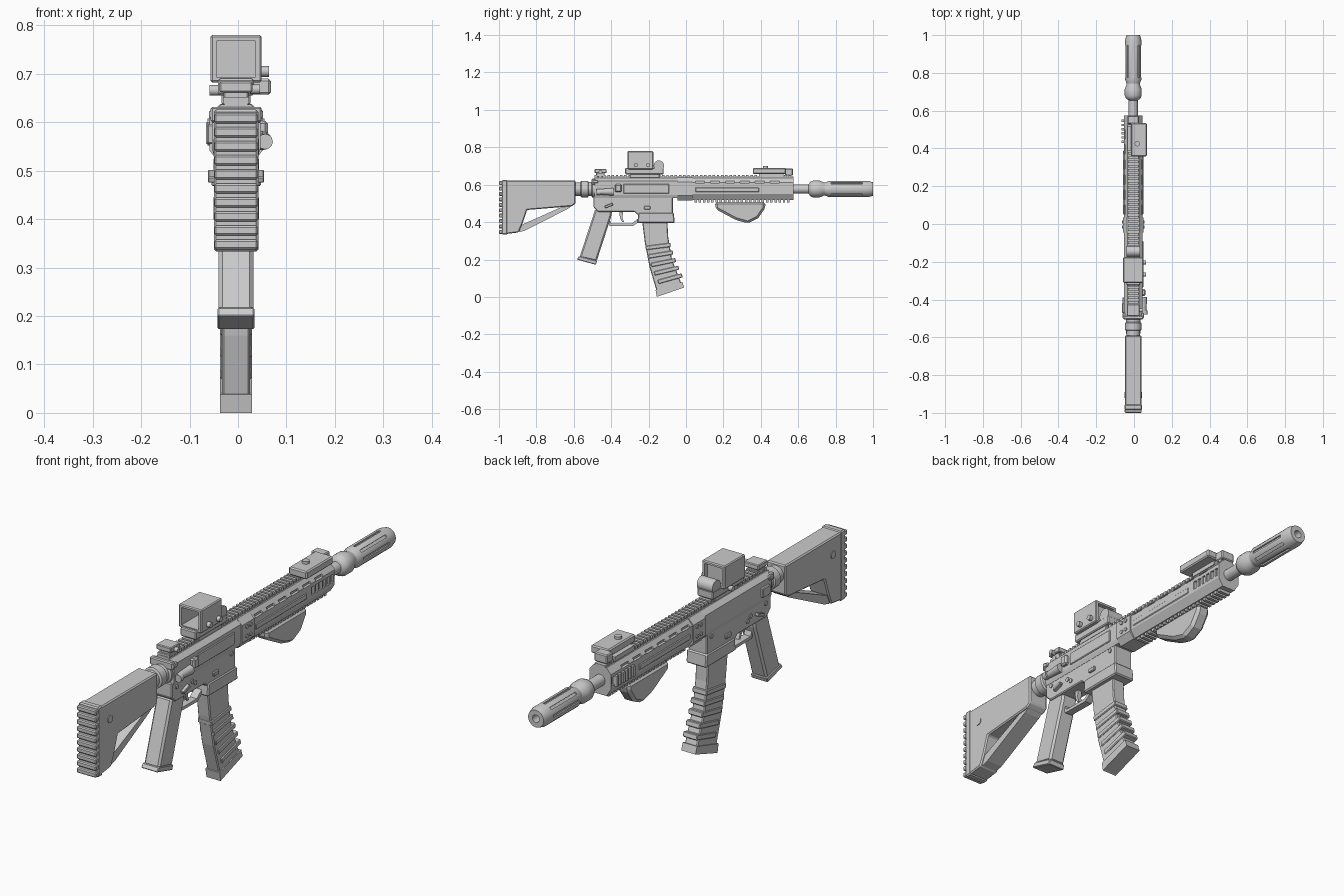
import bpy, bmesh, math
from mathutils import Matrix, Vector

if "Cube" in bpy.data.objects:
    bpy.data.objects.remove(bpy.data.objects["Cube"], do_unlink=True)

grey = bpy.data.materials.new("plain_grey")
grey.use_nodes = True
grey.diffuse_color = (0.6, 0.6, 0.6, 1)
grey.node_tree.nodes["Principled BSDF"].inputs["Base Color"].default_value = (0.6, 0.6, 0.6, 1)
CX = -0.004   # centre plane of the body


def finish(name, bm, bevel=0, smooth=False):
    bmesh.ops.recalc_face_normals(bm, faces=bm.faces)
    me = bpy.data.meshes.new(name)
    bm.to_mesh(me)
    bm.free()
    me.materials.append(grey)
    ob = bpy.data.objects.new(name, me)
    bpy.context.scene.collection.objects.link(ob)
    if bevel:
        m = ob.modifiers.new("bevel", 'BEVEL')
        m.width, m.segments, m.limit_method, m.angle_limit = bevel, 1, 'ANGLE', 0.6
    if smooth:
        bpy.context.view_layer.objects.active = ob
        bpy.ops.object.select_all(action='DESELECT')
        ob.select_set(True)
        bpy.ops.object.shade_smooth_by_angle(angle=math.radians(35))
    return ob


def add_box(bm, x0, x1, y0, y1, z0, z1, turn=0):
    mid = Vector(((x0 + x1) / 2, (y0 + y1) / 2, (z0 + z1) / 2))
    mat = Matrix.Translation(mid) @ Matrix.Rotation(turn, 4, 'X') @ Matrix.Diagonal((x1 - x0, y1 - y0, z1 - z0, 1))
    bmesh.ops.create_cube(bm, size=1, matrix=mat)


def boxes(name, items, bevel=0):
    bm = bmesh.new()
    for it in items:
        add_box(bm, *it)
    return finish(name, bm, bevel)


def side_profile(name, pts, half, bevel=0, mid=CX):
    """Extrude a (y, z) outline across the body."""
    bm = bmesh.new()
    f = bm.faces.new([bm.verts.new((mid - half, y, z)) for y, z in pts])
    ex = bmesh.ops.extrude_face_region(bm, geom=[f])
    bmesh.ops.translate(bm, vec=(2 * half, 0, 0), verts=[v for v in ex["geom"] if isinstance(v, bmesh.types.BMVert)])
    return finish(name, bm, bevel)


def section(name, half_pts, y0, y1, bevel=0):
    """Extrude a mirrored (x, z) cross-section along the length."""
    ring = half_pts + [(-x, z) for x, z in reversed(half_pts)]
    bm = bmesh.new()
    f = bm.faces.new([bm.verts.new((CX + x, y0, z)) for x, z in ring])
    ex = bmesh.ops.extrude_face_region(bm, geom=[f])
    bmesh.ops.translate(bm, vec=(0, y1 - y0, 0), verts=[v for v in ex["geom"] if isinstance(v, bmesh.types.BMVert)])
    return finish(name, bm, bevel)


def lathe(name, pts, z, sides=24):
    """Spin (y, radius) points about the length axis."""
    bm = bmesh.new()
    rings = [[bm.verts.new((CX + r * math.cos(a), y, z + r * math.sin(a)))
              for a in (2 * math.pi * i / sides for i in range(sides))] for y, r in pts]
    for a, b in zip(rings, rings[1:]):
        for i in range(sides):
            bm.faces.new((a[i], a[i - 1], b[i - 1], b[i]))
    bm.faces.new(rings[0])
    bm.faces.new(rings[-1])
    return finish(name, bm, 0, True)


def peg(name, centre, r, length, axis='X', sides=16, r2=None):
    bm = bmesh.new()
    rot = {'X': Matrix.Rotation(math.pi / 2, 4, 'Y'), 'Y': Matrix.Rotation(-math.pi / 2, 4, 'X'), 'Z': Matrix()}[axis]
    bmesh.ops.create_cone(bm, cap_ends=True, segments=sides, radius1=r, radius2=r if r2 is None else r2,
                          depth=length, matrix=Matrix.Translation(centre) @ rot)
    return finish(name, bm, 0, True)


def cut(target, cutter):
    cutter.hide_render = True
    cutter.hide_set(True)
    m = target.modifiers.new("cut", 'BOOLEAN')
    m.operation, m.object, m.solver = 'DIFFERENCE', cutter, 'EXACT'


def wide(half, *rest):
    return (CX - half, CX + half, *rest)


# Shoulder stock with an open triangle, ribbed pad and a tube
side_profile("stock_body", [(-0.965, 0.622), (-0.59, 0.622), (-0.59, 0.5), (-0.61, 0.485), (-0.85, 0.465),
                            (-0.875, 0.39), (-0.895, 0.345), (-0.965, 0.336)], 0.044, 0.005)
side_profile("stock_strut", [(-0.61, 0.487), (-0.64, 0.492), (-0.88, 0.385), (-0.893, 0.346), (-0.86, 0.355),
                             (-0.63, 0.472)], 0.036)
boxes("butt_pad", [wide(0.046, -0.985, -0.955, 0.333, 0.626)], 0.005)
boxes("butt_ribs", [wide(0.045, -1.0, -0.98, 0.337 + i * 0.029, 0.358 + i * 0.029) for i in range(10)], 0.004)
peg("stock_pin", (CX, -0.905, 0.55), 0.016, 0.094)
lathe("buffer_tube", [(-0.6, 0.036), (-0.48, 0.036)], 0.577)
lathe("tube_nut", [(-0.565, 0.036), (-0.56, 0.044), (-0.525, 0.044), (-0.52, 0.038), (-0.505, 0.038),
                   (-0.5, 0.046), (-0.48, 0.046)], 0.577)

# Receiver
section("upper_receiver", [(0.03, 0.637), (0.05, 0.62), (0.05, 0.545), (0.044, 0.528)], -0.49, -0.045)
side_profile("lower_receiver", [(-0.495, 0.54), (-0.07, 0.54), (-0.07, 0.44), (-0.26, 0.44), (-0.275, 0.455),
                                (-0.47, 0.455), (-0.495, 0.48)], 0.043, 0.004)
side_profile("magazine_well", [(-0.255, 0.45), (-0.065, 0.45), (-0.06, 0.395), (-0.26, 0.395)], 0.047, 0.005)
boxes("rear_collar", [wide(0.053, -0.505, -0.485, 0.6, 0.632)], 0.004)
boxes("port_cover", [(0.04, 0.05, -0.335, -0.09, 0.552, 0.605)], 0.003)
boxes("case_deflector", [(0.03, 0.062, -0.38, -0.345, 0.56, 0.603)], 0.006)
peg("forward_assist", (0.05, -0.43, 0.562), 0.014, 0.085, 'Y', 12, 0.02)
peg("assist_cap", (0.056, -0.468, 0.56), 0.016, 0.02, 'Y', 12)
boxes("charging_lever", [(-0.064, -0.04, -0.47, -0.42, 0.555, 0.595), wide(0.056, -0.5, -0.47, 0.608, 0.625)], 0.003)
boxes("selector_levers", [(s * 0.05 - 0.008 + CX, s * 0.05 + 0.008 + CX, -0.435, -0.39, 0.482, 0.495, 0.35)
                          for s in (-1, 1)], 0.002)
boxes("catch_buttons", [wide(0.051, -0.225, -0.19, 0.468, 0.486)], 0.003)
for y, z in ((-0.46, 0.515), (-0.1, 0.515), (-0.34, 0.485), (-0.36, 0.5)):
    peg("receiver_pin", (CX, y, z), 0.009, 0.094, sides=12)

# Grip, trigger and guard
side_profile("pistol_grip", [(-0.485, 0.47), (-0.395, 0.46), (-0.4, 0.43), (-0.478, 0.19), (-0.57, 0.21)], 0.036, 0.008)
side_profile("grip_base", [(-0.572, 0.218), (-0.475, 0.193), (-0.482, 0.172), (-0.583, 0.2)], 0.038, 0.003)
side_profile("trigger_guard", [(-0.41, 0.42), (-0.4, 0.392), (-0.29, 0.392), (-0.255, 0.42), (-0.255, 0.4),
                               (-0.285, 0.378), (-0.408, 0.38), (-0.42, 0.42)], 0.016)
side_profile("trigger", [(-0.355, 0.46), (-0.335, 0.46), (-0.34, 0.425), (-0.332, 0.402), (-0.342, 0.402),
                         (-0.354, 0.425)], 0.009)

# Curved magazine with slanted ribs
side_profile("magazine", [(-0.235, 0.41), (-0.1, 0.41), (-0.095, 0.32), (-0.075, 0.2), (-0.022, 0.065),
                          (-0.155, 0.025), (-0.195, 0.16), (-0.22, 0.29)], 0.029, 0.004)
bands = []
for i in range(5):
    z = 0.27 - i * 0.043
    y = -0.149 + i * 0.012 + i * i * 0.001
    bands.append(wide(0.033, y - 0.067, y + 0.067, z - 0.011, z + 0.011, 0.13 + i * 0.035))
boxes("magazine_ribs", bands, 0.003)
side_profile("magazine_base", [(-0.163, 0.038), (-0.02, 0.08), (-0.01, 0.05), (-0.15, 0.003), (-0.156, 0.0)], 0.033)

# Handguard with sunken slots
guard = section("handguard", [(0.03, 0.636), (0.05, 0.612), (0.05, 0.55), (0.03, 0.518)], -0.045, 0.575)
slots = [(s * 0.047 + CX - 0.008, s * 0.047 + CX + 0.008, 0.05 + i * 0.08, 0.1 + i * 0.08, 0.61, 0.621)
         for s in (-1, 1) for i in range(6)]
slots += [(s * 0.05 + CX - 0.008, s * 0.05 + CX + 0.008, 0.42 + i * 0.026, 0.437 + i * 0.026, 0.563, 0.597)
          for s in (-1, 1) for i in range(6)]
cut(guard, boxes("slot_cutter", slots))
section("handguard_clamp", [(0.032, 0.638), (0.055, 0.615), (0.055, 0.542), (0.034, 0.515)], -0.046, 0.035)
boxes("side_panels", [wide(0.053, 0.05, 0.39, 0.56, 0.585)], 0.003)
boxes("side_rail", [(-0.066, -0.05, 0.43 + i * 0.022, 0.442 + i * 0.022, 0.555, 0.6) for i in range(6)])
for y in (-0.015, 0.01):
    for z in (0.56, 0.6):
        peg("clamp_bolt", (CX, y, z), 0.008, 0.118, sides=10)

# Toothed rails above and below
boxes("top_rail", [wide(0.024, -0.49, 0.575, 0.63, 0.643)])
boxes("top_teeth", [wide(0.027, -0.488 + i * 0.0225, -0.475 + i * 0.0225, 0.638, 0.652) for i in range(47)])
boxes("lower_teeth", [wide(0.026, 0.045 + i * 0.0225, 0.058 + i * 0.0225, 0.506, 0.522) for i in range(23)])

# Fore grip
side_profile("fore_grip", [(0.155, 0.508), (0.425, 0.508), (0.425, 0.478), (0.385, 0.42), (0.33, 0.394),
                           (0.265, 0.412), (0.158, 0.47)], 0.03, 0.012)

# Box sight with window, drum and knobs
boxes("sight_base", [wide(0.037, -0.325, -0.12, 0.655, 0.69), wide(0.03, -0.3, -0.14, 0.635, 0.66)], 0.004)
shell = boxes("sight_shell", [wide(0.053, -0.312, -0.175, 0.682, 0.78)], 0.004)
cut(shell, boxes("window_cutter", [wide(0.04, -0.33, -0.16, 0.694, 0.768)]))
boxes("sight_lens", [wide(0.042, -0.2, -0.193, 0.69, 0.77)])
peg("sight_drum", (CX, -0.145, 0.702), 0.028, 0.072, sides=24)
for y in (-0.268, -0.203):
    peg("sight_knob", (0.052, y, 0.705), 0.011, 0.024, sides=12)
peg("sight_clamp_screw", (-0.046, -0.23, 0.666), 0.011, 0.025, sides=12)

# Rear and front folding sights, aiming box
boxes("rear_sight", [wide(0.034, -0.488, -0.425, 0.662, 0.684), wide(0.026, -0.48, -0.435, 0.64, 0.665)], 0.003)
peg("rear_sight_dial", (0.035, -0.457, 0.668), 0.01, 0.02, sides=12)
boxes("front_sight", [wide(0.03, 0.53, 0.572, 0.648, 0.686)], 0.004)
boxes("aiming_box", [(-0.016, 0.068, 0.357, 0.535, 0.657, 0.69)], 0.005)
boxes("aiming_box_mount", [wide(0.03, 0.39, 0.52, 0.64, 0.66)])
peg("aiming_button", (0.017, 0.425, 0.692), 0.014, 0.018, 'Z')

# Barrel and fluted muzzle tube
lathe("barrel", [(0.56, 0.024), (0.67, 0.024)], 0.577)
lathe("muzzle_collar", [(0.655, 0.024), (0.664, 0.038), (0.68, 0.045), (0.715, 0.045), (0.735, 0.036), (0.75, 0.034)], 0.577)
tube = lathe("muzzle_tube", [(0.74, 0.034), (0.765, 0.043), (0.975, 0.043), (1.0, 0.036), (1.0, 0.016), (0.94, 0.016)], 0.577)
bm = bmesh.new()
for i in range(8):
    spin = Matrix.Translation((CX, 0.86, 0.577)) @ Matrix.Rotation(i * math.pi / 4, 4, 'Y')
    bmesh.ops.create_cube(bm, size=1, matrix=spin @ Matrix.Translation((0, 0, 0.042)) @ Matrix.Diagonal((0.011, 0.17, 0.012, 1)))
cut(tube, finish("flute_cutter", bm))
